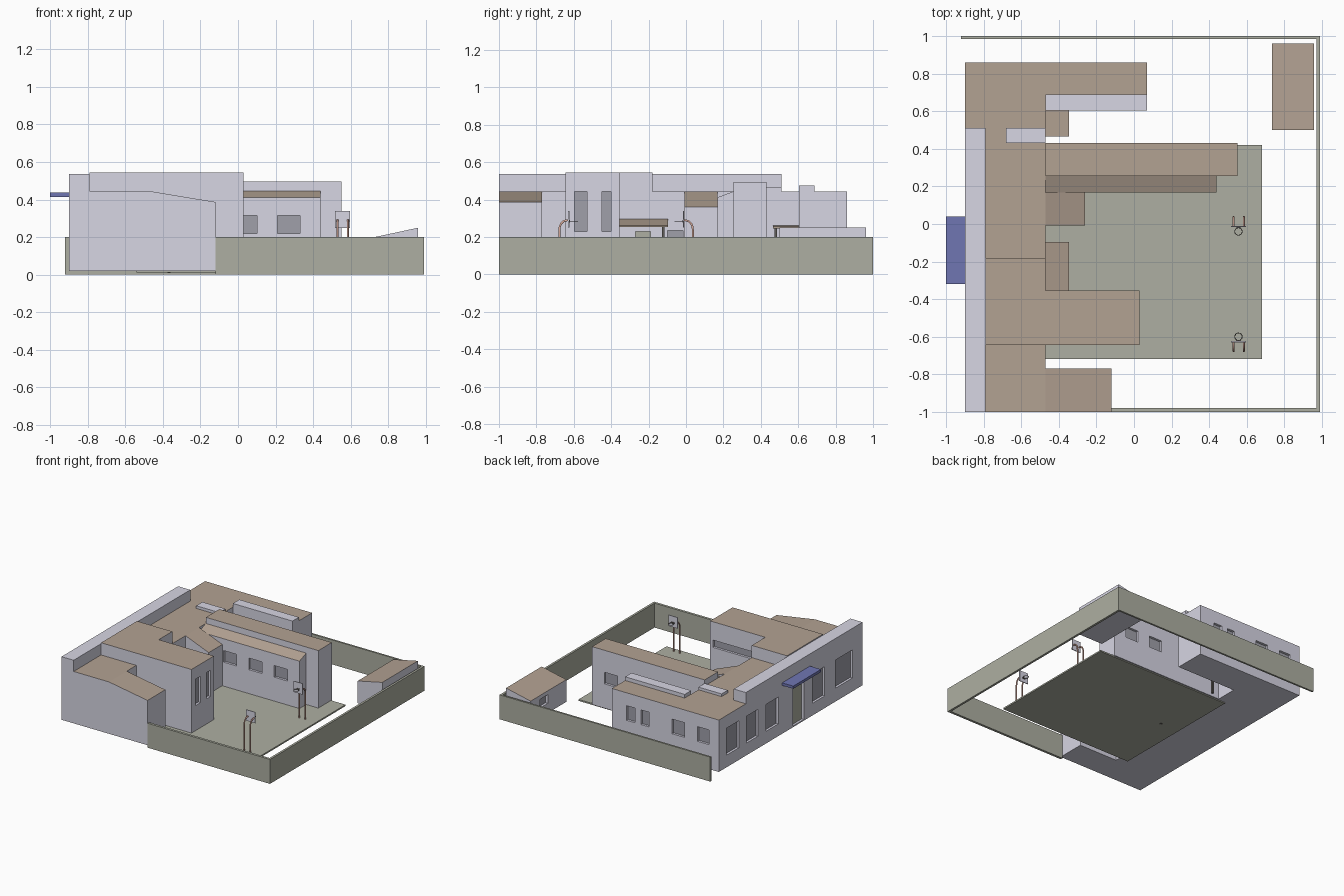
import bpy, bmesh, math
from mathutils import Vector

if "Cube" in bpy.data.objects:
    bpy.data.objects.remove(bpy.data.objects["Cube"])


def mat(name, r, g, b):
    m = bpy.data.materials.new(name)
    m.diffuse_color = (r, g, b, 1)
    m.use_nodes = True
    m.node_tree.nodes["Principled BSDF"].inputs["Base Color"].default_value = m.diffuse_color
    return m


WALL = mat("wall_paint", 0.68, 0.67, 0.77)
ROOF = mat("roof_brown", 0.45, 0.36, 0.29)
STONE = mat("olive_stone", 0.42, 0.43, 0.36)
GLASS = mat("dark_glass", 0.35, 0.35, 0.40)
BLUE = mat("blue_awning", 0.16, 0.18, 0.45)
RED = mat("red_pole", 0.72, 0.42, 0.34)
DARK = mat("dark_metal", 0.12, 0.11, 0.10)


def prism(name, axis, pts, a, b, side=WALL, top=None):
    """Extrude a profile along an axis; upward faces may take a second material."""
    put = {'x': lambda p, t: (t, p[0], p[1]),
           'y': lambda p, t: (p[0], t, p[1]),
           'z': lambda p, t: (p[0], p[1], t)}[axis]
    bm = bmesh.new()
    lo = [bm.verts.new(put(p, a)) for p in pts]
    hi = [bm.verts.new(put(p, b)) for p in pts]
    bm.faces.new(lo)
    bm.faces.new(hi)
    n = len(pts)
    for i in range(n):
        j = (i + 1) % n
        bm.faces.new((lo[i], lo[j], hi[j], hi[i]))
    bmesh.ops.recalc_face_normals(bm, faces=bm.faces)
    me = bpy.data.meshes.new(name)
    me.materials.append(side)
    if top:
        me.materials.append(top)
        for f in bm.faces:
            if f.normal.z > 0.5:
                f.material_index = 1
    bm.to_mesh(me)
    bm.free()
    ob = bpy.data.objects.new(name, me)
    bpy.context.collection.objects.link(ob)
    return ob


def box(name, x0, x1, y0, y1, z0, z1, side=WALL, top=None):
    return prism(name, 'z', [(x0, y0), (x1, y0), (x1, y1), (x0, y1)], z0, z1, side, top)


def openings(ob, axis, face, out, spans, label="window", pane=GLASS, depth=0.022):
    """Cut recesses into a wall face and set a pane at the back of each."""
    for i, (a, b, z0, z1) in enumerate(spans):
        def slab(name, d0, d1, m):
            p, q = sorted((face + out * d0, face + out * d1))
            if axis == 'x':
                return box(name, p, q, a, b, z0, z1, m)
            return box(name, a, b, p, q, z0, z1, m)
        cut = slab("cutter", 0.03, -depth, WALL)
        cut.hide_render = True
        mod = ob.modifiers.new("recess", 'BOOLEAN')
        mod.operation, mod.solver, mod.object = 'DIFFERENCE', 'EXACT', cut
        with bpy.context.temp_override(object=ob, active_object=ob, selected_objects=[ob]):
            bpy.ops.object.modifier_apply(modifier=mod.name)
        bpy.data.objects.remove(cut)
        slab(f"{label}_pane_{i + 1}", -depth + 0.003, -depth - 0.004, pane)


# Perimeter walls and courtyard slab
box("back_fence", -0.92, 0.99, 0.985, 1.0, 0, 0.2, STONE)
box("right_fence", 0.972, 0.99, -0.98, 0.985, 0, 0.2, STONE)
box("front_fence", -0.12, 0.99, -1.0, -0.98, 0, 0.2, STONE)
box("courtyard_floor", -0.54, 0.68, -0.718, 0.42, 0.012, 0.024, STONE)

# Main long block with street windows, doors and rear windows
main = box("main_block", -0.9, -0.47, -1.0, 0.86, 0.02, 0.445, WALL, ROOF)
openings(main, 'x', -0.9, -1, [(0.60, 0.76, 0.12, 0.34), (0.355, 0.50, 0.12, 0.34),
                               (0.09, 0.25, 0.12, 0.34), (-0.51, -0.355, 0.12, 0.36),
                               (-0.87, -0.65, 0.13, 0.36)], "street_window")
openings(main, 'x', -0.9, -1, [(-0.24, -0.10, 0.03, 0.34)], "entry_door", STONE)
openings(main, 'x', -0.47, 1, [(-0.27, -0.19, 0.03, 0.23)], "court_door", STONE)
openings(main, 'x', -0.47, 1, [(-0.10, -0.015, 0.12, 0.235)], "court_window")
openings(main, 'y', 0.86, 1, [(-0.81, -0.705, 0.22, 0.34), (-0.59, -0.475, 0.22, 0.34)], "rear_window")

# Parapet, raised roof, roof boxes
box("street_parapet", -0.9, -0.79, -1.0, 0.51, 0.445, 0.537)
box("raised_roof", -0.79, -0.47, -0.355, -0.18, 0.445, 0.545, WALL, ROOF)
box("roof_vent_box", -0.68, -0.47, 0.43, 0.51, 0.445, 0.467)

# Tall hall
hall = box("tall_hall", -0.79, 0.03, -0.645, -0.355, 0.021, 0.545, WALL, ROOF)
openings(hall, 'x', 0.03, 1, [(-0.595, -0.53, 0.23, 0.445), (-0.45, -0.40, 0.23, 0.445)], "hall_window")
openings(hall, 'y', -0.355, 1, [(-0.43, 0.005, 0.335, 0.395)], "hall_strip_window")

# Front annex with sloping roof
prism("front_annex", 'y', [(-0.47, 0.02), (-0.12, 0.02), (-0.12, 0.387), (-0.47, 0.445)],
      -1.0, -0.77, WALL, ROOF)

# Classroom wing: high part plus lean-to
wing = box("classroom_wing", -0.47, 0.55, 0.255, 0.43, 0.02, 0.495, WALL, ROOF)
openings(wing, 'y', 0.43, 1, [(0.32, 0.44, 0.22, 0.315), (0.09, 0.21, 0.22, 0.315)], "wing_rear_window")
lean = prism("classroom_lean_to", 'x', [(0.168, 0.021), (0.255, 0.021), (0.255, 0.445), (0.168, 0.412)],
             -0.47, 0.44, WALL, ROOF)
openings(lean, 'y', 0.168, -1, [(0.21, 0.33, 0.22, 0.315), (-0.02, 0.10, 0.22, 0.315),
                                (-0.25, -0.13, 0.22, 0.315)], "lean_to_window")
prism("corner_link", 'y', [(-0.47, 0.022), (-0.26, 0.022), (-0.26, 0.362), (-0.47, 0.445)],
      -0.008, 0.168, WALL, ROOF)

# Back wing
back = box("back_wing", -0.47, 0.07, 0.605, 0.86, 0.02, 0.445, WALL, ROOF)
openings(back, 'y', 0.86, 1, [(-0.265, -0.195, 0.22, 0.34), (-0.14, -0.065, 0.22, 0.34)], "back_window")
box("back_wing_parapet", -0.47, 0.07, 0.605, 0.688, 0.445, 0.475)

# Porch canopies with posts, street awning
for n, y0, y1, z, drop, py in (("court", -0.355, -0.095, 0.298, 0.035, -0.122),
                               ("rear", 0.465, 0.605, 0.262, 0.006, 0.48)):
    prism(f"{n}_canopy", 'y', [(-0.47, z - 0.01), (-0.345, z - drop - 0.01),
                               (-0.345, z - drop), (-0.47, z)], y0, y1, ROOF)
    box(f"{n}_canopy_post", -0.375, -0.36, py - 0.007, py + 0.007, 0.01, z - drop, DARK)
box("street_awning", -1.0, -0.9, -0.32, 0.04, 0.415, 0.437, BLUE)

# Corner shed
shed = prism("corner_shed", 'y', [(0.735, 0.02), (0.958, 0.02), (0.958, 0.25), (0.735, 0.202)],
             0.5, 0.962, WALL, ROOF)
openings(shed, 'x', 0.735, -1, [(0.74, 0.84, 0.10, 0.17)], "shed_window")

# Two facing basketball hoops
for n, yb, s in (("near", -0.627, 1), ("far", -0.013, -1)):
    for side, x in (("left", 0.53), ("right", 0.585)):
        cu = bpy.data.curves.new(f"{n}_{side}_pole", 'CURVE')
        cu.dimensions = '3D'
        cu.bevel_depth, cu.bevel_resolution, cu.use_fill_caps = 0.006, 1, True
        path = [(-0.05, 0.02), (-0.05, 0.23)]
        path += [(-0.01 - 0.04 * math.cos(t), 0.24 + 0.05 * math.sin(t))
                 for t in (0.3, 0.7, 1.1, math.pi / 2)] + [(0, 0.29)]
        sp = cu.splines.new('POLY')
        sp.points.add(len(path) - 1)
        for p, (d, z) in zip(sp.points, path):
            p.co = (x, yb + s * d, z, 1)
        cu.materials.append(RED)
        tmp = bpy.data.objects.new("pole_path", cu)
        bpy.context.collection.objects.link(tmp)
        bpy.context.view_layer.update()
        me = bpy.data.meshes.new_from_object(tmp.evaluated_get(bpy.context.evaluated_depsgraph_get()))
        bpy.data.objects.remove(tmp)
        bpy.context.collection.objects.link(bpy.data.objects.new(f"{n}_{side}_pole", me))
    box(f"{n}_backboard", 0.515, 0.597, yb - 0.003, yb + 0.003, 0.25, 0.34)
    m = yb + s * 0.004
    box(f"{n}_hoop_bracket", 0.543, 0.569, m - 0.002, m + 0.002, 0.278, 0.292, DARK)
    bpy.ops.mesh.primitive_torus_add(location=(0.556, yb + s * 0.027, 0.285), major_segments=16,
                                     minor_segments=6, major_radius=0.02, minor_radius=0.002)
    ring = bpy.context.object
    ring.name = f"{n}_hoop_ring"
    ring.data.materials.append(DARK)
